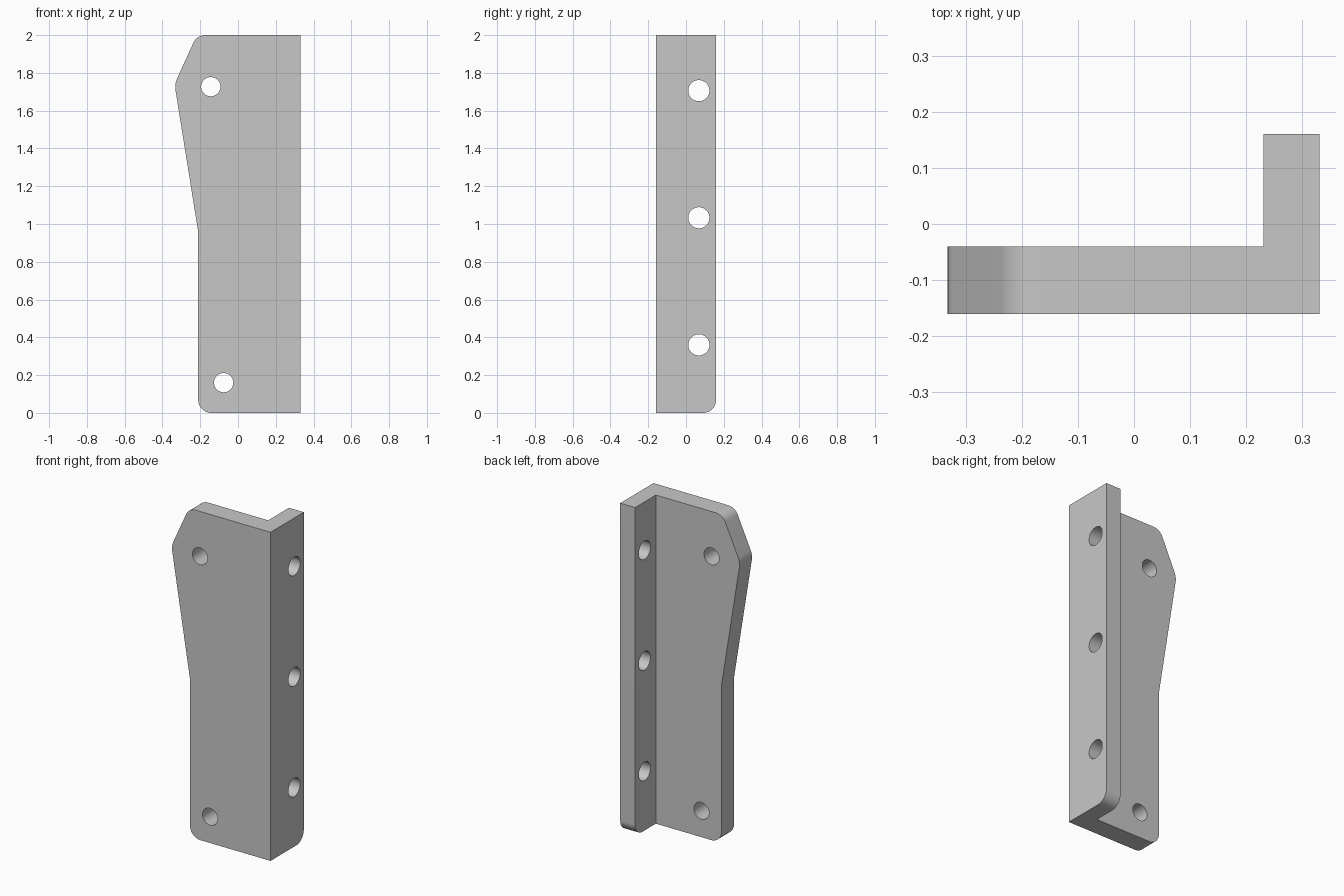
import bpy, bmesh
from math import tan
from mathutils import Vector, Matrix

cube = bpy.data.objects.get("Cube")
if cube:
    bpy.data.objects.remove(cube, do_unlink=True)

metal = bpy.data.materials.new("plain grey metal")
metal.use_nodes = True
grey = (0.575, 0.575, 0.575, 1)
metal.diffuse_color = grey
metal.node_tree.nodes["Principled BSDF"].inputs["Base Color"].default_value = grey


def add_object(name, bm):
    bmesh.ops.recalc_face_normals(bm, faces=bm.faces)
    mesh = bpy.data.meshes.new(name)
    bm.to_mesh(mesh)
    bm.free()
    mesh.materials.append(metal)
    obj = bpy.data.objects.new(name, mesh)
    bpy.context.collection.objects.link(obj)
    return obj


def rounded(corners, steps=14):
    """Outline from (a, b, radius) corners, each rounded by a tangent arc."""
    points = []
    for i, (a, b, r) in enumerate(corners):
        p = Vector((a, b))
        if r == 0:
            points.append(p)
            continue
        u = (Vector(corners[i - 1][:2]) - p).normalized()
        v = (Vector(corners[(i + 1) % len(corners)][:2]) - p).normalized()
        reach = r / tan(u.angle(v) / 2)
        centre = p + (u + v).normalized() * Vector((r, reach)).length
        start, end = p + u * reach - centre, p + v * reach - centre
        for k in range(steps + 1):
            points.append(centre + start.lerp(end, k / steps).normalized() * r)
    return points


def extrude(name, points, place, direction):
    bm = bmesh.new()
    face = bm.faces.new([bm.verts.new(place(*p)) for p in points])
    grown = bmesh.ops.extrude_face_region(bm, geom=[face])["geom"]
    verts = [g for g in grown if isinstance(g, bmesh.types.BMVert)]
    bmesh.ops.translate(bm, verts=verts, vec=direction)
    return add_object(name, bm)


def hole_cutter(name, centre, radius, axis):
    bm = bmesh.new()
    turn = Vector((0, 0, 1)).rotation_difference(Vector(axis)).to_matrix().to_4x4()
    bmesh.ops.create_cone(bm, cap_ends=True, segments=48, radius1=radius,
                          radius2=radius, depth=0.4,
                          matrix=Matrix.Translation(centre) @ turn)
    cutter = add_object(name, bm)
    cutter.hide_render = True
    return cutter


def combine(target, other, operation):
    mod = target.modifiers.new(operation.lower(), "BOOLEAN")
    mod.operation, mod.solver, mod.object = operation, "EXACT", other
    bpy.context.view_layer.objects.active = target
    bpy.ops.object.modifier_apply(modifier=mod.name)
    bpy.data.objects.remove(other, do_unlink=True)


RIGHT, DEPTH, TOP = 0.331, 0.16, 2.0

# Wide plate, with a flared upper edge
plate_outline = rounded([
    (RIGHT, 0, 0), (RIGHT, TOP, 0), (-0.218, TOP, 0.07),
    (-0.336, 1.74, 0.11), (-0.211, 0.96, 0), (-0.211, 0, 0.07)])
bracket = extrude("angle_bracket", plate_outline,
                  lambda a, b: (a, -DEPTH, b), (0, 0.12, 0))

# Narrow flange at right angles to the plate
flange_outline = rounded([
    (-DEPTH, 0, 0), (DEPTH, 0, 0.07), (DEPTH, TOP, 0), (-DEPTH, TOP, 0)])
flange = extrude("side_flange", flange_outline,
                 lambda a, b: (RIGHT, a, b), (-0.1, 0, 0))
combine(bracket, flange, "UNION")

# Screw holes through the plate, then through the flange
for x, z in ((-0.144, 1.727), (-0.076, 0.16)):
    combine(bracket, hole_cutter("plate_hole", (x, -0.1, z), 0.051, (0, 1, 0)),
            "DIFFERENCE")
for z in (0.36, 1.033, 1.706):
    combine(bracket, hole_cutter("flange_hole", (0.28, 0.068, z), 0.056, (1, 0, 0)),
            "DIFFERENCE")

# Smooth curves, sharp edges
bpy.ops.object.select_all(action="DESELECT")
bracket.select_set(True)
bpy.context.view_layer.objects.active = bracket
bpy.ops.object.shade_smooth_by_angle(angle=0.15)
